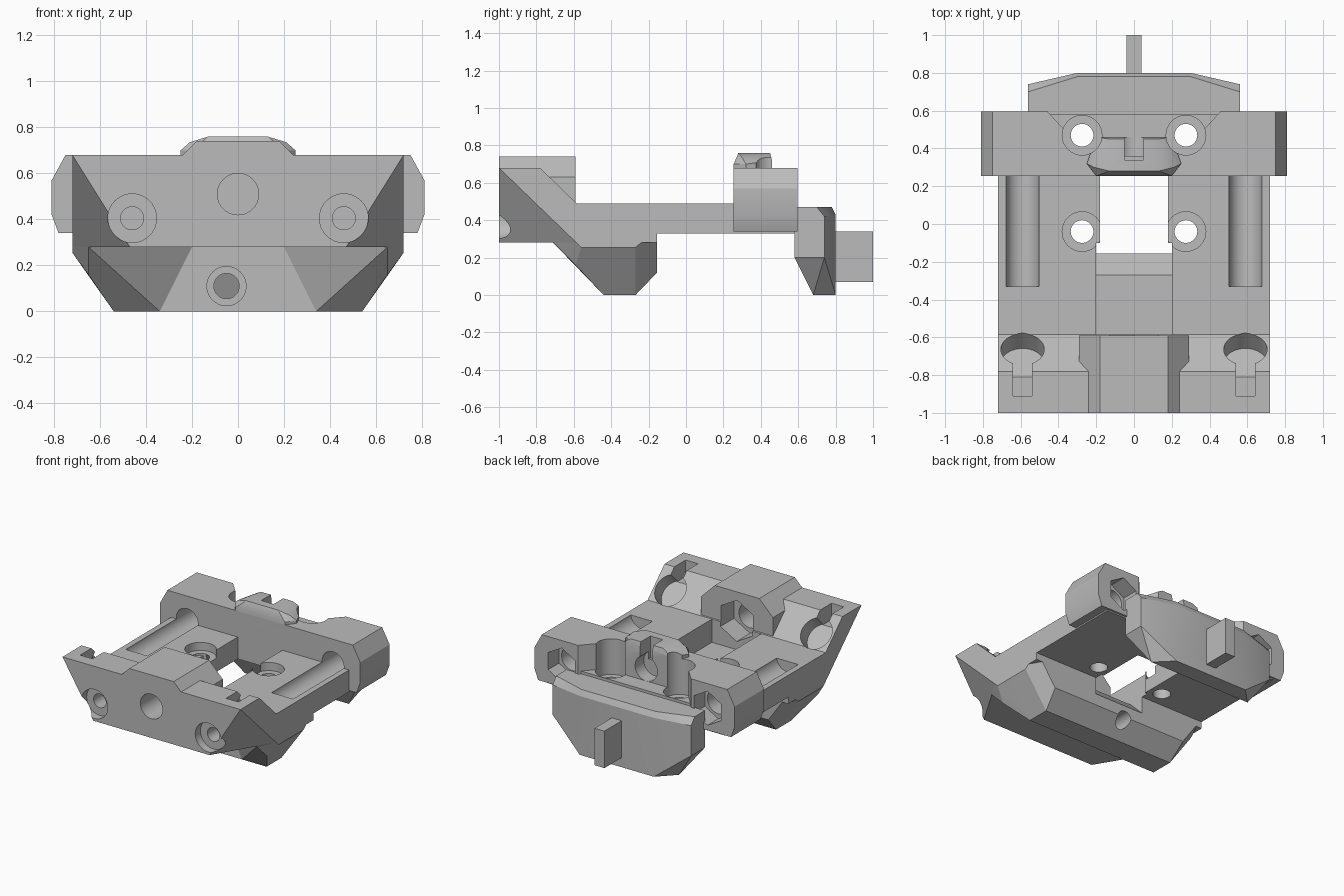
import bpy, bmesh, math
from mathutils import Vector

cube = bpy.data.objects.get("Cube")
if cube:
    bpy.data.objects.remove(cube, do_unlink=True)

grey = bpy.data.materials.new("plain grey")
grey.use_nodes = True
colour = (0.5, 0.5, 0.5, 1)
grey.diffuse_color = colour
grey.node_tree.nodes["Principled BSDF"].inputs["Base Color"].default_value = colour


def finish(name, bm):
    bmesh.ops.recalc_face_normals(bm, faces=bm.faces)
    mesh = bpy.data.meshes.new(name)
    bm.to_mesh(mesh)
    bm.free()
    mesh.materials.append(grey)
    ob = bpy.data.objects.new(name, mesh)
    bpy.context.collection.objects.link(ob)
    return ob


def prism(name, points, axis, lo, hi):
    """Extrude a 2D outline along an axis (remaining axes keep x, y, z order)."""
    bm = bmesh.new()

    def place(p, d):
        c = list(p)
        c.insert("xyz".index(axis), d)
        return bm.verts.new(c)
    face = bm.faces.new([place(p, lo) for p in points])
    ext = bmesh.ops.extrude_face_region(bm, geom=[face])
    shift = Vector([hi - lo if a == axis else 0 for a in "xyz"])
    moved = [v for v in ext["geom"] if isinstance(v, bmesh.types.BMVert)]
    bmesh.ops.translate(bm, verts=moved, vec=shift)
    return finish(name, bm)


def box(name, x0, x1, y0, y1, z0, z1):
    return prism(name, [(x0, y0), (x1, y0), (x1, y1), (x0, y1)], "z", z0, z1)


def hull(name, points):
    bm = bmesh.new()
    for p in points:
        bm.verts.new(p)
    bmesh.ops.convex_hull(bm, input=bm.verts)
    return finish(name, bm)


def rod(start, end, radius, sides=40):
    a, b = Vector(start), Vector(end)
    bm = bmesh.new()
    bmesh.ops.create_cone(bm, cap_ends=True, segments=sides, radius1=radius,
                          radius2=radius, depth=(b - a).length)
    ob = finish("cutter", bm)
    rot = (b - a).to_track_quat("Z", "Y").to_matrix().to_4x4()
    rot.translation = (a + b) / 2
    ob.data.transform(rot)
    return ob


def cut(cutter, *targets):
    cutter.hide_render = True
    for ob in targets:
        mod = ob.modifiers.new("cut", "BOOLEAN")
        mod.operation = "DIFFERENCE"
        mod.solver = "EXACT"
        mod.object = cutter
        bpy.context.view_layer.objects.active = ob
        bpy.ops.object.modifier_apply(modifier=mod.name)
    bpy.data.objects.remove(cutter, do_unlink=True)


def slice_off(ob, a, b, c):
    """Trim both sides with a plane through three points; keep the middle."""
    for s in (1, -1):
        p, q, r = [Vector((s * v[0], v[1], v[2])) for v in (a, b, c)]
        n = (q - p).cross(r - p).normalized()
        if n.x * s < 0:
            n = -n
        bm = bmesh.new()
        bm.from_mesh(ob.data)
        geom = bm.verts[:] + bm.edges[:] + bm.faces[:]
        bmesh.ops.bisect_plane(bm, geom=geom, plane_co=p, plane_no=n,
                               clear_outer=True, dist=0.0001)
        bmesh.ops.holes_fill(bm, edges=[e for e in bm.edges if e.is_boundary])
        bmesh.ops.recalc_face_normals(bm, faces=bm.faces)
        bm.to_mesh(ob.data)
        bm.free()


def mirrored(half):
    return half + [(-p[0], *p[1:]) for p in reversed(half)]


# Carriage plate with the front wall
carriage = prism("carriage_plate", [
    (-1, .28), (-1, .68), (-.78, .68), (-.585, .49), (.58, .49), (.58, .33),
    (-.155, .33), (-.155, .28)], "x", -.72, .72)
slice_off(carriage, (.72, -1, .68), (.47, -1, .28), (.72, -.56, .255))

# Octagonal boss in the middle of the front wall
boss = prism("front_boss", mirrored([(.29, .32), (.29, .63), (.18, .74)]), "y", -1, -.59)

# Lower block and its corner gussets
block = prism("lower_block", [(-.44, 0), (-.27, 0), (-.155, .12), (-.155, .35),
                              (-.44, .35)], "x", -.72, .72)
slice_off(block, (.72, -.4, .255), (.54, -.4, 0), (.72, -.3, .255))
slice_off(block, (.54, -.27, 0), (.72, -.27, .255), (.72, -.155, .35))
for side, s in (("left", 1), ("right", -1)):
    hull(side + "_gusset", [(s * x, y, z) for x, y, z in [
        (.34, -.44, 0), (.54, -.44, 0), (.65, -.59, .16), (.65, -.71, .28),
        (.2, -.44, .28), (.72, -.585, .28), (.72, -.56, .255),
        (.72, -.44, .255), (.72, -.44, .28)]])

# Rear clamp, clip, tongue and fin
clamp = prism("rear_clamp", mirrored([(.78, .34), (.81, .42), (.81, .57), (.75, .68)]),
              "y", .255, .595)
clip = hull("rear_clip", mirrored([
    (.2, .255, .6), (.25, .32, .6), (.2, .46, .6), (.2, .255, .7), (.25, .32, .7),
    (.2, .46, .72), (.21, .3, .735), (.13, .28, .76), (.13, .45, .76)]))
tongue = hull("rear_tongue", mirrored([
    (.56, .58, .47), (.56, .58, .2), (.42, .68, 0), (.56, .74, .42), (.56, .74, .2),
    (.3, .8, .43), (.3, .8, 0), (.3, .78, .47), (.45, .72, .47), (.56, .7, .47)]))
box("rear_fin", -.04, .04, .78, 1, .07, .34)

# Central channel and window
cut(prism("cutter", [(-.585, .6), (-.585, .32), (-.27, .32), (-.15, .2), (-.1, .2),
                     (-.1, .6)], "x", -.2, .2), carriage, block)
cut(box("cutter", -.18, .18, -.154, .255, .2, .6), carriage)

# Lowered shelf behind the clip
cut(prism("cutter", mirrored([(.48, .62), (.37, .5), (.2, .46)]), "z", .47, .9), clamp)

for s in (1, -1):
    # Vertical bolt holes with counterbores
    x = s * .275
    cut(rod((x, .47, .42), (x, .47, .9), .105), carriage, clamp, clip)
    cut(rod((x, .47, .2), (x, .47, .9), .06), carriage, clamp)
    cut(rod((x, -.04, .43), (x, -.04, .6), .105), carriage)
    cut(rod((x, -.04, .2), (x, -.04, .6), .06), carriage)
    # Rod grooves running into hexagonal pockets
    x = s * .59
    cut(rod((x, -.33, .5), (x, .54, .5), .088), carriage, clamp)
    cut(rod((x, .47, .5), (x, .7, .5), .125, 6), clamp, carriage)
    # Tilted keyhole recesses with their slots
    cut(rod((x, -.74, .49), (x, -.56, .67), .115), carriage)
    cut(box("cutter", x - .05, x + .05, -.91, -.67, .56, .8), carriage)
    # Front screw holes
    x = s * .46
    cut(rod((x, -1.05, .405), (x, -.94, .405), .106), carriage)
    cut(rod((x, -1.05, .405), (x, -.75, .405), .05), carriage)

# Centre screw hole and nut pocket in the boss
cut(rod((0, -1.1, .51), (0, -.5, .51), .09), carriage, boss)
cut(rod((0, -.74, .53), (0, -.5, .53), .15, 6), carriage, boss)

# Cable hole in the lower block
cut(rod((-.05, -.5, .11), (-.05, -.41, .11), .085), block)
cut(rod((-.05, -.5, .11), (-.05, -.1, .11), .055), block)

# Round socket and notch in the clip
cut(rod((0, .36, .58), (0, .5, .58), .09), clamp, clip)
cut(box("cutter", -.05, .05, .34, .5, .6, .9), clamp, clip)

# Smooth the bores while keeping edges crisp
for ob in bpy.context.scene.objects:
    ob.select_set(ob.type == "MESH")
bpy.context.view_layer.objects.active = carriage
bpy.ops.object.shade_smooth_by_angle(angle=math.radians(25))
